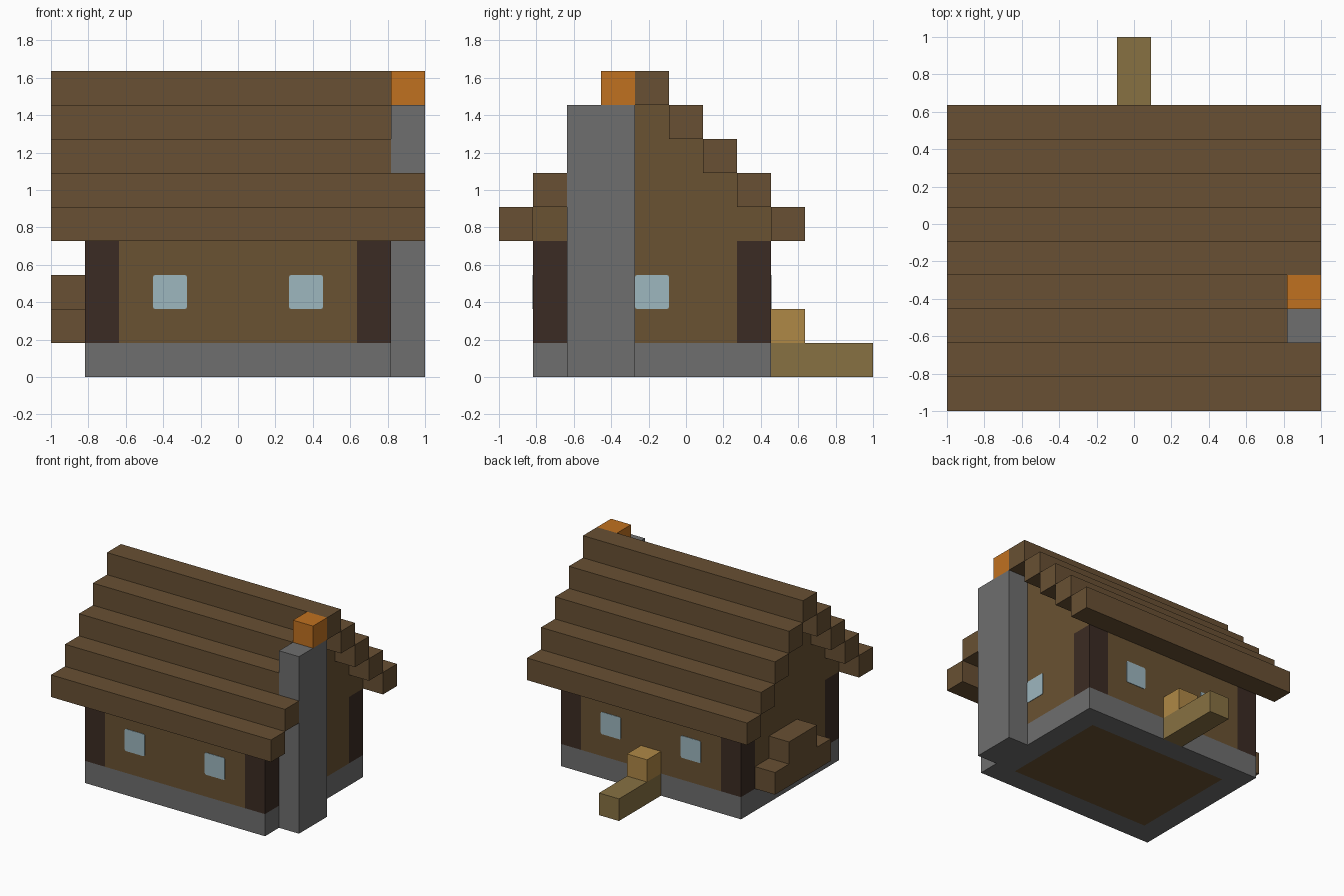
import bpy
import bmesh
from mathutils import Vector

U = 2 / 11  # one building cell; the model is 11 cells wide and deep

cube = bpy.data.objects.get("Cube")
if cube:
    bpy.data.objects.remove(cube, do_unlink=True)


def material(name, r, g, b):
    """Flat material from an 0-255 display colour, stored as linear."""
    def lin(c):
        c /= 255
        return c / 12.92 if c <= 0.04045 else ((c + 0.055) / 1.055) ** 2.4
    colour = (lin(r), lin(g), lin(b), 1)
    mat = bpy.data.materials.new(name)
    mat.use_nodes = True
    mat.diffuse_color = colour
    bsdf = mat.node_tree.nodes["Principled BSDF"]
    bsdf.inputs["Base Color"].default_value = colour
    bsdf.inputs["Roughness"].default_value = 0.9
    return mat


STONE = material("grey stone", 110, 110, 110)
WALL = material("wall brown", 106, 82, 50)
ROOF = material("roof brown", 104, 80, 51)
POST = material("dark timber", 59, 43, 35)
GLASS = material("pale blue glass", 157, 183, 191)
FIRE = material("fire orange", 192, 113, 32)
PLANK = material("olive plank", 135, 113, 66)
STEP = material("light wood", 175, 136, 70)


def point(x, y, z):
    return Vector((x * U - 1, y * U - 1, z * U))


def finish(name, bm, mat):
    bmesh.ops.recalc_face_normals(bm, faces=bm.faces)
    mesh = bpy.data.meshes.new(name)
    bm.to_mesh(mesh)
    bm.free()
    mesh.materials.append(mat)
    obj = bpy.data.objects.new(name, mesh)
    bpy.context.collection.objects.link(obj)
    return obj


def box(name, lo, hi, mat, round_axis=None):
    """Box between two cell corners, with optional rounded corners."""
    a, b = point(*lo), point(*hi)
    bm = bmesh.new()
    bmesh.ops.create_cube(bm, size=1)
    for v in bm.verts:
        v.co = Vector([(p + q) / 2 + c * (q - p) for p, q, c in zip(a, b, v.co)])
    if round_axis is not None:
        edges = [e for e in bm.edges
                 if abs((e.verts[0].co - e.verts[1].co).normalized()[round_axis]) > 0.9]
        bmesh.ops.bevel(bm, geom=edges, offset=0.012, segments=2,
                        affect='EDGES', profile=0.5)
    return finish(name, bm, mat)


# Stone foundation ring around a flush wooden floor
box("foundation_front", (1, 1, 0), (10, 2, 1), STONE)
box("foundation_back", (1, 7, 0), (10, 8, 1), STONE)
box("foundation_right", (1, 2, 0), (2, 7, 1), STONE)
box("foundation_left", (9, 2, 0), (10, 7, 1), STONE)
box("floor", (2, 2, 0), (9, 7, 1), WALL)

# Front and back walls, and corner posts
for side, y in (("front", 1), ("back", 7)):
    box(side + "_wall", (2, y, 1), (9, y + 1, 5), WALL)
    for hand, x in (("right", 1), ("left", 9)):
        box(f"{side}_{hand}_post", (x, y, 1), (x + 1, y + 1, 4), POST)


def gable_wall(name, x):
    """Side wall whose top climbs in steps towards the ridge."""
    half = [(2, 1), (2, 4), (1, 4), (1, 5)]
    for i in range(2, 5):
        half += [(i, i + 3), (i, i + 4)]
    profile = half + [(9 - y, z) for y, z in reversed(half)]
    bm = bmesh.new()
    face = bm.faces.new([bm.verts.new(point(x, y, z)) for y, z in profile])
    out = bmesh.ops.extrude_face_region(bm, geom=[face])
    new = [g for g in out["geom"] if isinstance(g, bmesh.types.BMVert)]
    bmesh.ops.translate(bm, verts=new, vec=(U, 0, 0))
    finish(name, bm, WALL)


gable_wall("right_gable_wall", 1)
gable_wall("left_gable_wall", 9)

# Stepped roof beams; the chimney interrupts two of the front ones
for i in range(4):
    end = 10 if i in (2, 3) else 11
    box(f"front_roof_beam_{i + 1}", (0, i, 4 + i), (end, i + 1, 5 + i), ROOF)
    box(f"back_roof_beam_{i + 1}", (0, 8 - i, 4 + i), (11, 9 - i, 5 + i), ROOF)
box("roof_ridge", (0, 4, 8), (11, 5, 9), ROOF)

# Chimney with fire on top
box("chimney", (10, 2, 0), (11, 4, 8), STONE)
box("chimney_fire", (10, 3, 8), (11, 4, 9), FIRE)

# Windows as thin panes
T = 0.02
for hand, x in (("right", 3), ("left", 7)):
    box(f"front_{hand}_window", (x, 1 - T, 2), (x + 1, 1 + T, 3), GLASS, 1)
    box(f"back_{hand}_window", (x, 8 - T, 2), (x + 1, 8 + T, 3), GLASS, 1)
box("side_window", (10 - T, 4, 2), (10 + T, 5, 3), GLASS, 0)

# Log pile on the right side
box("log_pile_lower", (0, 3, 1), (1, 7, 2), ROOF)
box("log_pile_upper", (0, 4, 2), (1, 6, 3), ROOF)

# Plank and step at the back
box("back_plank", (5, 8, 0), (6, 11, 1), PLANK)
box("back_step", (5, 8, 1), (6, 9, 2), STEP)
